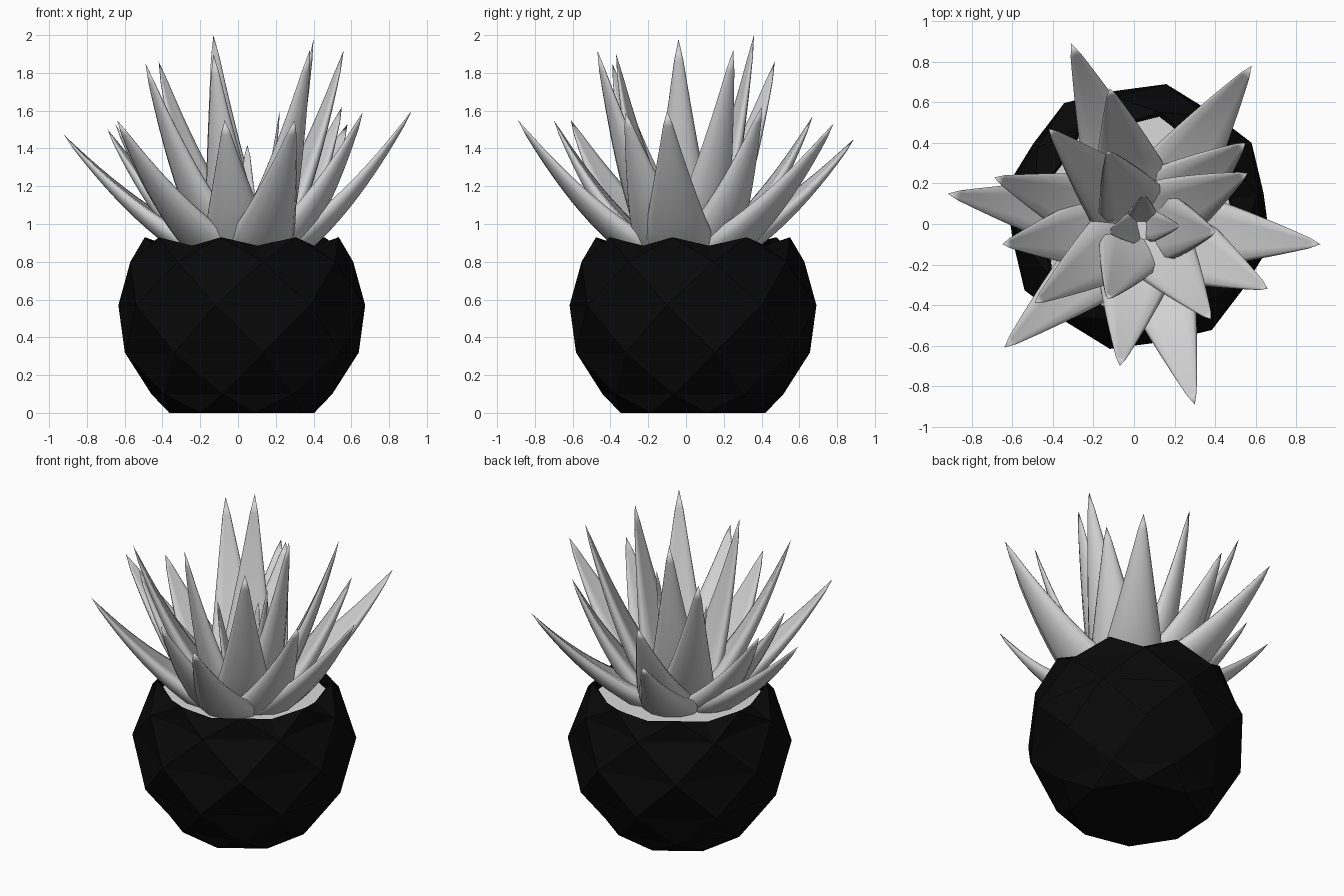
import bpy
import bmesh
import math
from mathutils import Vector

cube = bpy.data.objects.get("Cube")
if cube:
    bpy.data.objects.remove(cube, do_unlink=True)


def make_material(name, value):
    mat = bpy.data.materials.new(name)
    mat.use_nodes = True
    colour = (value, value, value, 1)
    mat.diffuse_color = colour
    mat.node_tree.nodes["Principled BSDF"].inputs["Base Color"].default_value = colour
    return mat


def make_object(name, bm, mat):
    mesh = bpy.data.meshes.new(name)
    bm.to_mesh(mesh)
    bm.free()
    mesh.materials.append(mat)
    obj = bpy.data.objects.new(name, mesh)
    bpy.context.collection.objects.link(obj)
    return obj


black = make_material("matte_black", 0.0025)
leaf_grey = make_material("leaf_grey", 0.64)
soil_grey = make_material("soil_grey", 0.7)

SIDES = 8
STEP = math.tau / SIDES
START = math.radians(10.5)
POT_CENTRE = Vector((0.02, 0.037, 0))


def pot_point(turn, radius, z):
    angle = START + turn * STEP
    return POT_CENTRE + Vector((radius * math.cos(angle), radius * math.sin(angle), z))


# Faceted pot: staggered rings joined by triangles, with a zigzag rim
def build_pot():
    rings = [(0.39, 0), (0.49, 0.1), (0.63, 0.32), (0.668, 0.57), (0.6, 0.8), (0.525, 0.93)]
    bm = bmesh.new()
    rows = []
    for k, (radius, z) in enumerate(rings):
        shift = 0.5 * (k % 2)
        rows.append([bm.verts.new(pot_point(i + shift, radius, z)) for i in range(SIDES)])
    dips = [bm.verts.new(pot_point(i, 0.465, 0.885)) for i in range(SIDES)]
    bm.faces.new(rows[0][::-1])
    for k in range(len(rows) - 1):
        low, high = rows[k], rows[k + 1]
        top_band = k == len(rows) - 2
        for i in range(SIDES):
            j = (i + 1) % SIDES
            if k % 2:
                bm.faces.new((low[i], low[j], high[j]))
                bm.faces.new((low[i], high[j], high[i]))
            else:
                bm.faces.new((low[i], low[j], high[i]))
                if top_band:
                    bm.faces.new((high[i], low[j], dips[j]))
                    bm.faces.new((dips[j], low[j], high[j]))
                else:
                    bm.faces.new((high[i], low[j], high[j]))
    # Press the middle of each diamond inward
    middles = [bm.edges.get((row[i], row[i - 1])) for row in rows[1:-1] for i in range(SIDES)]
    split = bmesh.ops.subdivide_edges(bm, edges=middles, cuts=1)
    for item in split["geom_inner"]:
        if isinstance(item, bmesh.types.BMVert):
            inward = POT_CENTRE - item.co
            inward.z = 0
            item.co += inward.normalized() * 0.025
    pot = make_object("pot", bm, black)
    wall = pot.modifiers.new("wall", 'SOLIDIFY')
    wall.thickness = 0.02
    wall.offset = -1


# Flat soil surface just below the rim
def build_soil():
    bm = bmesh.new()
    outline = []
    for i in range(SIDES):
        outline.append(bm.verts.new(pot_point(i, 0.455, 0.87)))
        outline.append(bm.verts.new(pot_point(i + 0.5, 0.505, 0.87)))
    bm.faces.new(outline)
    make_object("soil", bm, soil_grey)


# Leaf cross-section: nearly flat top, rounded rims and a rounded belly
SECTION = [(0.88, 0.09), (0.5, 0.1), (0, 0.06), (-0.5, 0.1), (-0.88, 0.09)]
SECTION += [(-math.cos(a * math.pi / 6), -0.06 - 0.55 * math.sin(a * math.pi / 6))
            for a in range(7)]
ROWS = 14
HEART = Vector((0.04, -0.01, 0.85))


def build_leaf(name, tip, size, root):
    tip = Vector(tip)
    out = Vector((tip.x - HEART.x, tip.y - HEART.y, 0)).normalized()
    side = Vector((-out.y, out.x, 0))
    base = HEART + out * root
    reach = tip - base
    bend = base + Vector((reach.x * 0.49, reach.y * 0.49, reach.z * 0.27))
    bm = bmesh.new()
    rows = []
    for r in range(ROWS):
        t = r / ROWS
        centre = base * (1 - t) ** 2 + bend * 2 * t * (1 - t) + tip * t * t
        along = ((bend - base) * (1 - t) + (tip - bend) * t).normalized()
        up = along.cross(side)
        if up.z < 0:
            up = -up
        width = size * (1 - t ** 1.3) * min(1, 0.8 + t) + 0.008
        rows.append([bm.verts.new(centre + (side * u + up * v) * width) for u, v in SECTION])
    point = bm.verts.new(tip)
    count = len(SECTION)
    for i in range(count):
        j = (i + 1) % count
        for low, high in zip(rows, rows[1:]):
            bm.faces.new((low[i], low[j], high[j], high[i]))
        bm.faces.new((rows[-1][i], rows[-1][j], point))
    bm.faces.new(rows[0][::-1])
    bmesh.ops.recalc_face_normals(bm, faces=bm.faces)
    return make_object(name, bm, leaf_grey)


OUTER_TIPS = [
    (-0.31, 0.89, 1.45), (0.58, 0.78, 1.53), (0.92, -0.1, 1.6), (0.66, -0.32, 1.59),
    (0.3, -0.89, 1.55), (-0.07, -0.7, 1.55), (-0.64, -0.61, 1.55), (-0.92, 0.15, 1.47),
    (-0.65, -0.1, 1.53), (-0.69, 0.23, 1.5), (-0.12, 0.67, 1.57), (0.55, 0.4, 1.62),
]
TALL_TIPS = [
    (-0.42, 0.47, 1.86), (0.56, 0.25, 1.92), (-0.13, 0.36, 2.0), (0.4, -0.04, 1.98),
    (0.38, -0.47, 1.92), (-0.49, -0.39, 1.85), (-0.13, -0.37, 1.9),
]
HEART_TIPS = [(0.22, -0.01, 1.6), (-0.12, -0.04, 1.45), (0.05, 0.14, 1.42)]

build_pot()
build_soil()
leaves = []
for label, tips, size, root in (("outer_leaf", OUTER_TIPS, 0.2, 0.12),
                                ("tall_leaf", TALL_TIPS, 0.185, 0.06),
                                ("heart_leaf", HEART_TIPS, 0.08, 0.02)):
    for n, tip in enumerate(tips, 1):
        leaves.append(build_leaf(f"{label}_{n}", tip, size, root))

# Smooth rounded leaves
bpy.ops.object.select_all(action='DESELECT')
for leaf in leaves:
    leaf.select_set(True)
bpy.context.view_layer.objects.active = leaves[0]
bpy.ops.object.shade_smooth_by_angle(angle=math.radians(75))
